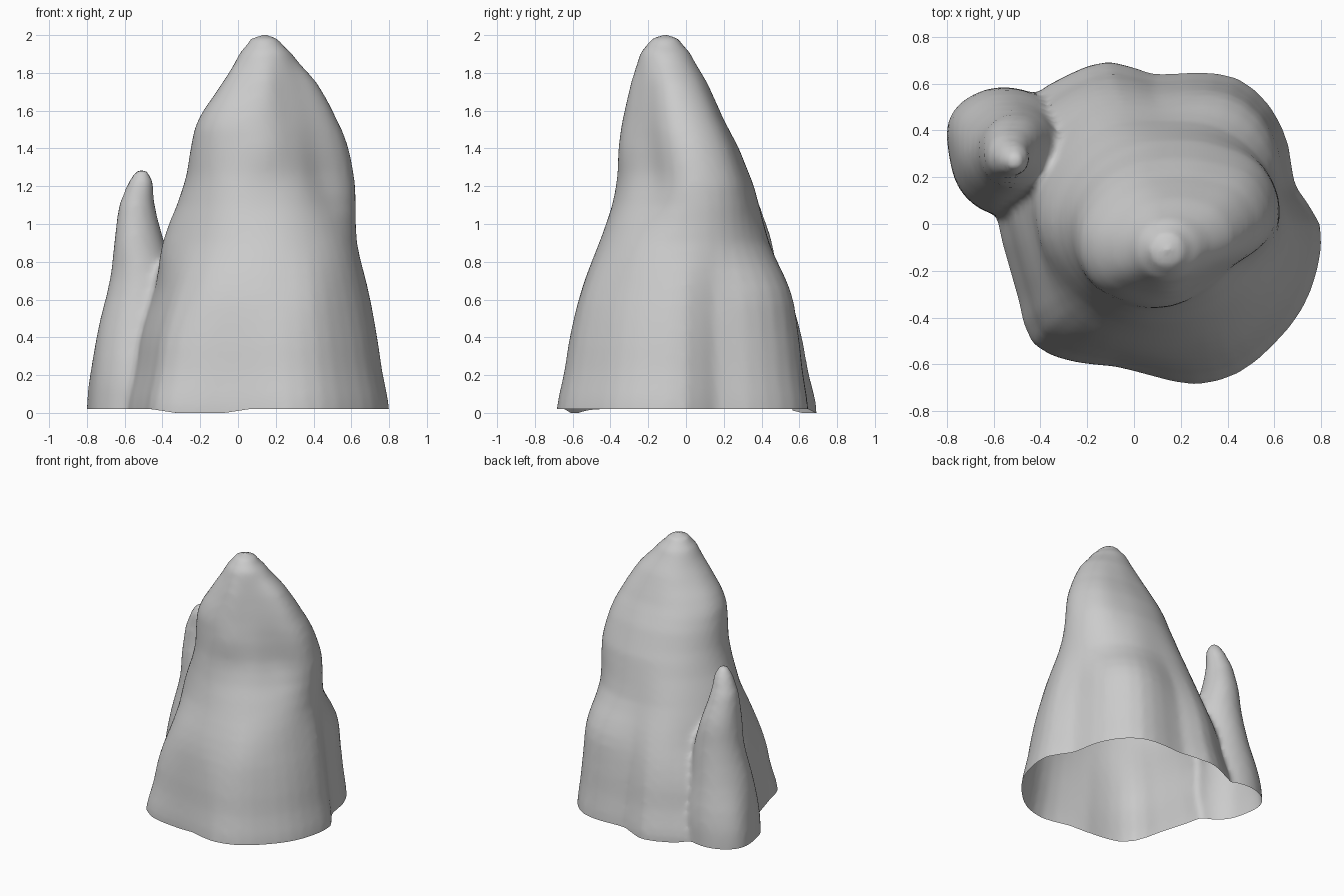
import bpy, bmesh, math

if "Cube" in bpy.data.objects:
    bpy.data.objects.remove(bpy.data.objects["Cube"])

SEG = 48    # sides per ring
SUB = 3     # interpolated rings per level


def cubic(a, b, c, d, t):
    return b + 0.5 * t * (c - a + t * (2*a - 5*b + 4*c - d + t * (3*(b - c) + d - a)))


def radius_at(radii, ang):
    n = len(radii)
    f = ang / math.tau * n
    i = int(f)
    return cubic(*(radii[(i + k) % n] for k in (-1, 0, 1, 2)), f - i)


def mix(a, b, t):
    return [p * (1 - t) + q * t for p, q in zip(a, b)]


def loft(name, levels, tip):
    """levels: (z, cx, cy, radii by angle) from bottom to top, closed by a tip."""
    rings = []
    for z, cx, cy, radii in levels:
        rings.append([(cx + radius_at(radii, a) * math.cos(a),
                       cy + radius_at(radii, a) * math.sin(a), z)
                      for a in (math.tau * i / SEG for i in range(SEG))])
    bm = bmesh.new()
    loops = []
    last = len(rings) - 1
    for k in range(last):
        quad = [rings[max(k - 1, 0)], rings[k], rings[k + 1], rings[min(k + 2, last)]]
        for s in range(SUB):
            t = s / SUB
            loop = []
            for i in range(SEG):
                x, y = (cubic(*(q[i][c] for q in quad), t) for c in (0, 1))
                z = quad[1][i][2] * (1 - t) + quad[2][i][2] * t
                loop.append(bm.verts.new((x, y, z)))
            loops.append(loop)
    loops.append([bm.verts.new(p) for p in rings[last]])
    for lo, hi in zip(loops, loops[1:]):
        for i in range(SEG):
            j = (i + 1) % SEG
            bm.faces.new((lo[i], lo[j], hi[j], hi[i]))
    top = bm.verts.new(tip)
    for i in range(SEG):
        bm.faces.new((loops[-1][i], loops[-1][(i + 1) % SEG], top))
    bm.faces.new(loops[0][::-1])
    bmesh.ops.recalc_face_normals(bm, faces=bm.faces)
    me = bpy.data.meshes.new(name)
    bm.to_mesh(me)
    bm.free()
    ob = bpy.data.objects.new(name, me)
    bpy.context.collection.objects.link(ob)
    return ob


# main peak: lumpy foot and shoulder (radii every 15 degrees, counter-clockwise from +x)
base = [.715, .63, .67, .71, .72, .67, .64, .72, .735, .75, .72, .68,
        .66, .64, .66, .725, .68, .63, .65, .71, .735, .73, .735, .73]
shoulder = [.60, .56, .60, .63, .62, .57, .53, .56, .57, .56, .56, .55,
            .52, .51, .52, .55, .555, .545, .55, .57, .60, .60, .60, .60]
# upper levels have radii every 30 degrees
peak = loft("rock_peak", [
    (-0.2, .08, 0, base),
    (0.02, .08, 0, base),
    (0.22, .08, 0, mix(base, shoulder, .3)),
    (0.42, .08, 0, mix(base, shoulder, .55)),
    (0.65, .09, 0, shoulder),
    (0.9, .12, 0, [.51, .505, .475, .44, .48, .50, .52, .48, .465, .46, .48, .50]),
    (1.2, .16, 0, [.455, .46, .39, .36, .38, .42, .45, .44, .41, .36, .34, .345]),
    (1.4, .16, -.03, [.42, .42, .34, .31, .33, .37, .41, .41, .36, .32, .285, .30]),
    (1.55, .16, -.06, [.36, .36, .29, .26, .28, .32, .37, .37, .31, .265, .235, .26]),
    (1.75, .15, -.09, [.265, .26, .22, .20, .20, .21, .23, .24, .21, .20, .18, .20]),
    (1.91, .14, -.11, [.14, .13, .13, .13]),
    (1.98, .14, -.11, [.075] * 4),
], (.14, -.11, 2.008))

# side spire: foot radii every 30 degrees, upper ones every 60
foot = [.20, .22, .25, .285, .325, .35, .31, .30, .28, .25, .22, .20]
spire = loft("side_spire", [
    (-0.2, -.48, .29, foot),
    (0.02, -.48, .29, foot),
    (0.2, -.48, .29, mix(foot, [.24] * 12, .2)),
    (0.45, -.48, .30, [.18, .20, .24, .26, .23, .18]),
    (0.7, -.49, .31, [.16, .17, .18, .19, .18, .16]),
    (0.9, -.52, .31, [.13, .15, .14, .135, .15, .13]),
    (1.1, -.53, .29, [.09, .10, .10, .10, .10, .09]),
    (1.22, -.515, .275, [.067] * 6),
    (1.275, -.51, .27, [.04] * 6),
], (-.51, .27, 1.298))

# fuse both, blend the seam and open the underside
fuse = peak.modifiers.new("fuse", 'BOOLEAN')
fuse.operation = 'UNION'
fuse.solver = 'EXACT'
fuse.object = spire
blend = peak.modifiers.new("blend", 'REMESH')
blend.mode = 'VOXEL'
blend.voxel_size = .022
soften = peak.modifiers.new("soften", 'SMOOTH')
soften.factor = .5
soften.iterations = 6
dg = bpy.context.evaluated_depsgraph_get()
fused = bpy.data.meshes.new_from_object(peak.evaluated_get(dg))
peak.modifiers.clear()
peak.data = fused
bpy.data.objects.remove(spire)

bm = bmesh.new()
bm.from_mesh(fused)
bmesh.ops.bisect_plane(bm, geom=bm.verts[:] + bm.edges[:] + bm.faces[:],
                       plane_co=(0, 0, .02), plane_no=(0, 0, 1), clear_inner=True)
# uneven rim, dipping at the front left and at the back
for v in bm.verts:
    if v.co.z < .021:
        v.co.z = .02 - .02 * max(0, min(1, 2 - abs(v.co.x + .2) / .13))
for f in bm.faces:
    f.smooth = True
bm.to_mesh(fused)
bm.free()
